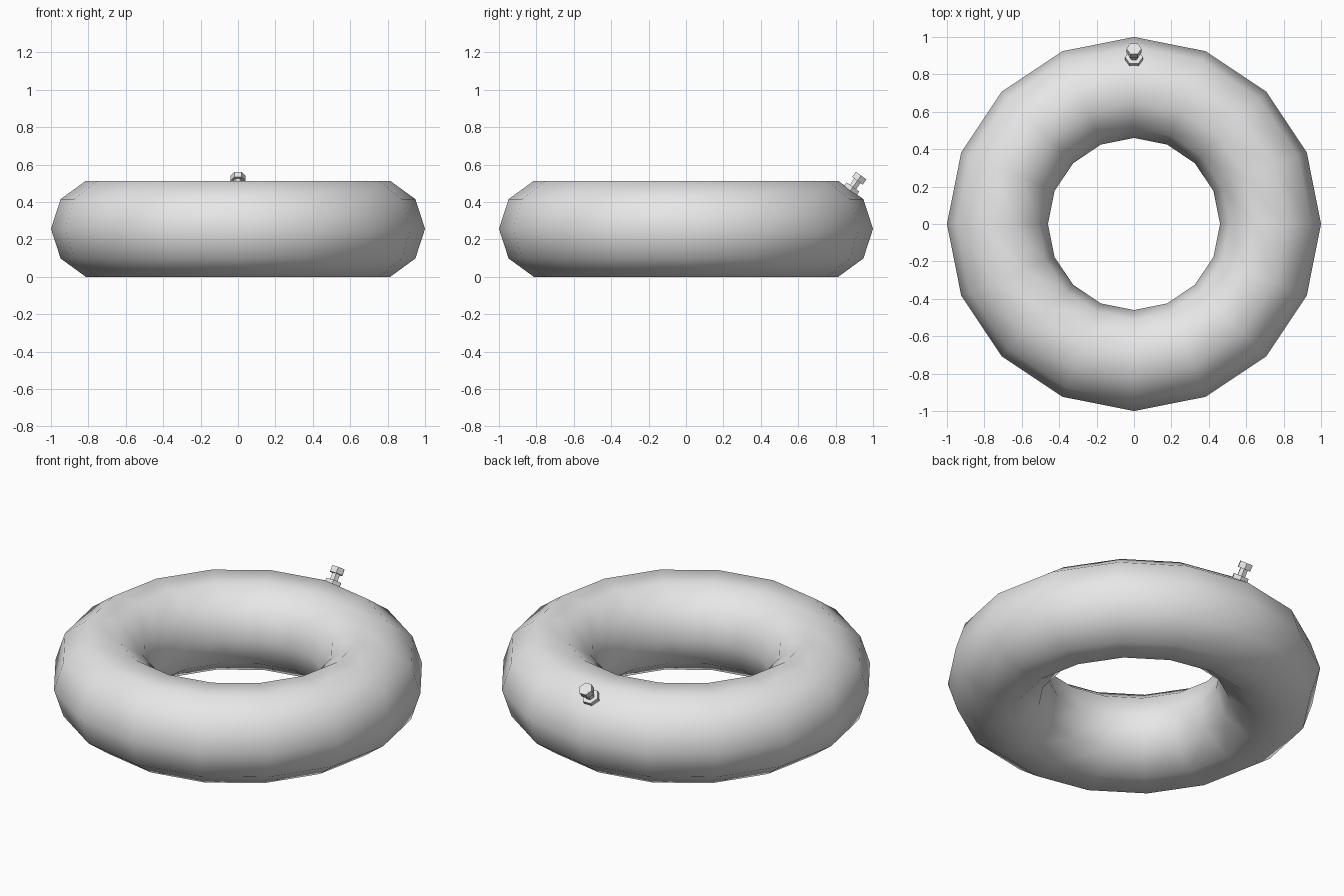
import bpy
import math
from mathutils import Vector

cube = bpy.data.objects.get("Cube")
if cube:
    bpy.data.objects.remove(cube)

grey = bpy.data.materials.new("light_grey")
grey.use_nodes = True
colour = (0.8, 0.8, 0.8, 1)
grey.diffuse_color = colour
grey.node_tree.nodes["Principled BSDF"].inputs["Base Color"].default_value = colour

RING, TUBE = 0.73, 0.27
SIDES = 10
CENTRE_Z = TUBE * math.sin(math.radians(72))

# Inflated ring
bpy.ops.mesh.primitive_torus_add(major_radius=RING, minor_radius=TUBE,
                                 major_segments=16, minor_segments=SIDES,
                                 location=(0, 0, CENTRE_Z))
ring = bpy.context.object
ring.name = "inflatable_ring"
ring.data.materials.append(grey)
bpy.ops.object.shade_smooth()

# Valve stands square on the sloping upper facet at the back
tilt = math.radians(54)
axis = Vector((0, math.cos(tilt), math.sin(tilt)))
foot = Vector((0, RING, CENTRE_Z)) + axis * TUBE * math.cos(math.pi / SIDES)


def valve_part(name, radius, low, high):
    """Hexagonal prism along the valve axis, with corners on the x axis."""
    bpy.ops.mesh.primitive_cylinder_add(
        vertices=6, radius=radius, depth=high - low,
        location=foot + axis * (low + high) / 2)
    part = bpy.context.object
    part.name = name
    # Turn a corner to +x, then lean the prism back
    part.rotation_euler = (tilt - math.pi / 2, 0, 0)
    for v in part.data.vertices:
        v.co.x, v.co.y = v.co.y, -v.co.x
    part.data.materials.append(grey)
    bpy.ops.object.shade_flat()


valve_part("valve_flange", 0.048, -0.015, 0.02)
valve_part("valve_stem", 0.024, 0.015, 0.065)
valve_part("valve_cap", 0.04, 0.06, 0.095)
